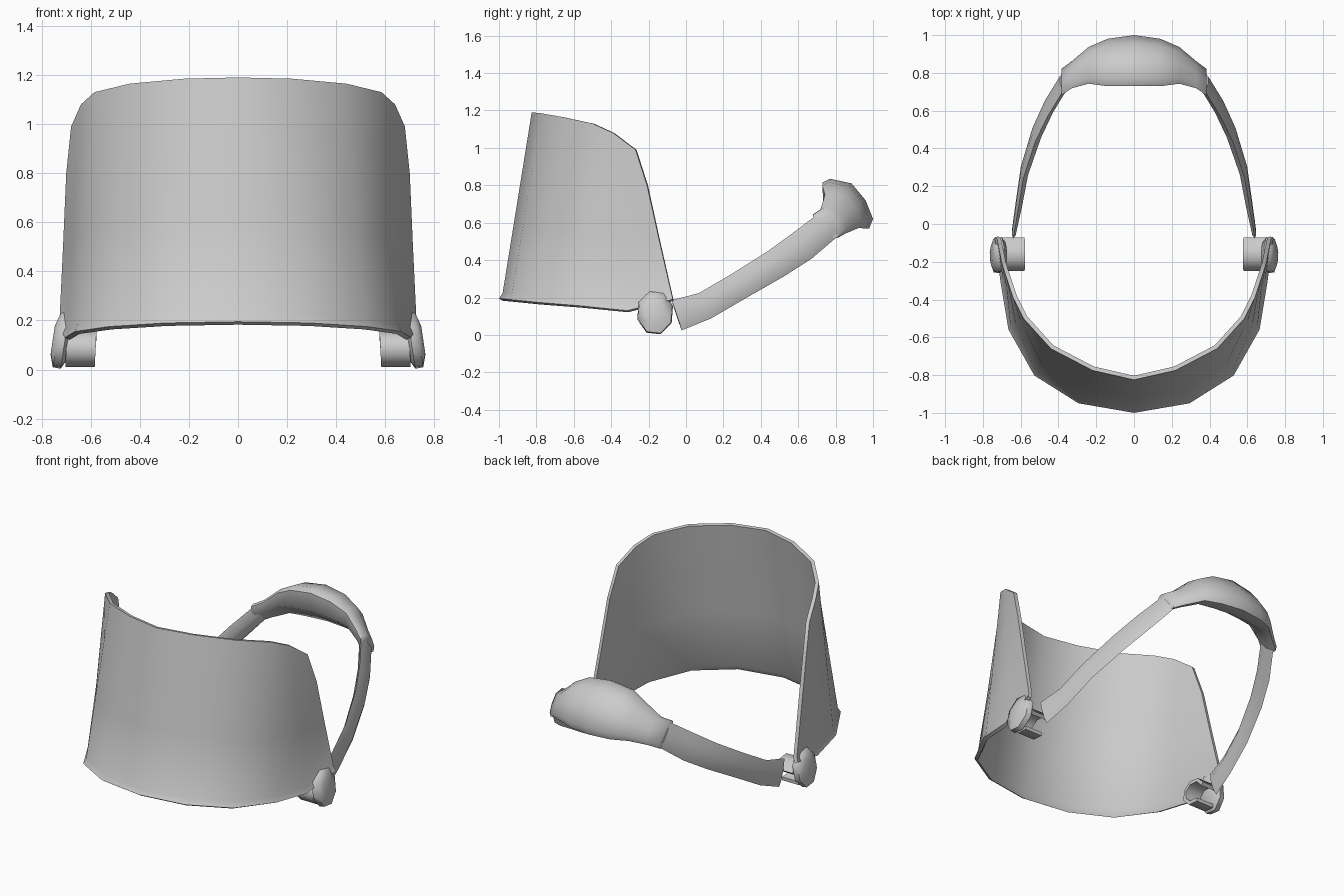
import bpy, bmesh
from math import cos, sin, pi, radians
from mathutils import Vector

cube = bpy.data.objects.get("Cube")
if cube:
    bpy.data.objects.remove(cube, do_unlink=True)

grey = bpy.data.materials.new("plain grey")
grey.use_nodes = True
grey.diffuse_color = (0.6, 0.6, 0.6, 1)
grey.node_tree.nodes["Principled BSDF"].inputs["Base Color"].default_value = (0.6, 0.6, 0.6, 1)


def loft(name, rings, closed=True, mirror=False, thickness=0, angle=50):
    """Skin a list of point rings; closed rings get end caps."""
    bm = bmesh.new()
    rows = [[bm.verts.new(p) for p in ring] for ring in rings]
    n = len(rows[0])
    for a, b in zip(rows, rows[1:]):
        for i in range(n if closed else n - 1):
            k = (i + 1) % n
            bm.faces.new((a[i], a[k], b[k], b[i]))
    if closed:
        bm.faces.new(rows[0])
        bm.faces.new(rows[-1])
        bmesh.ops.recalc_face_normals(bm, faces=bm.faces)
    mesh = bpy.data.meshes.new(name)
    bm.to_mesh(mesh)
    bm.free()
    mesh.materials.append(grey)
    obj = bpy.data.objects.new(name, mesh)
    bpy.context.collection.objects.link(obj)
    if mirror:
        obj.modifiers.new("both_sides", 'MIRROR').use_clip = True
    if thickness:
        mod = obj.modifiers.new("thickness", 'SOLIDIFY')
        mod.thickness = thickness
        mod.offset = -1
    bpy.ops.object.select_all(action='DESELECT')
    obj.select_set(True)
    bpy.context.view_layer.objects.active = obj
    # Apply modifiers first so that the rim edges count for the sharp angle
    for mod in list(obj.modifiers):
        bpy.ops.object.modifier_apply(modifier=mod.name)
    bpy.ops.object.shade_smooth_by_angle(angle=radians(angle))
    return obj


# Visor: curved tapering sheet between a bottom and a top outline, with a small lip
bottom = [(0, -.985, .195), (.29, -.935, .19), (.52, -.79, .175),
          (.655, -.55, .155), (.695, -.31, .13), (.728, -.07, .19)]
top = [(0, -.825, 1.19), (.22, -.775, 1.185), (.44, -.66, 1.165),
       (.585, -.5, 1.13), (.64, -.39, 1.08), (.68, -.27, .99)]
rows = []
for t, bulge, lip in ((0, 0, 1.015), (.03, 0, 1), (.4, .006, 1), (.76, .014, 1), (1, 0, 1)):
    row = []
    for i, (b, c) in enumerate(zip(bottom, top)):
        p = Vector(b).lerp(Vector(c), t)
        edge = max(0, i - 3) / 2
        row.append((p.x * lip + bulge * edge * .6, p.y * lip + bulge * edge, p.z))
    rows.append(row)
loft("visor", rows, closed=False, mirror=True, thickness=.022)


# Hinges: rounded outer knob and a hollow, notched inner stub, tilted slightly
def ring(x, y, z, ry, rz, tilt, count=8):
    points = []
    for i in range(count):
        a = pi * i / 4 + .3
        points.append((x - tilt * rz * sin(a), y + ry * cos(a), z + rz * sin(a)))
    return points


loft("hinge_knob", [ring(x, -.165, .12, .1 * s, .122 * s, .15)
                    for x, s in ((.685, .7), (.705, 1), (.738, .95), (.755, .5))],
     mirror=True, angle=60)
loft("hinge_stub", [ring(x, -.16, .085, .092, .078, .05, 7) for x in (.58, .7)],
     closed=False, mirror=True, thickness=.022, angle=60)

# Side straps: flat band swept from the hinge up to the rear pad
path = [Vector(p) for p in ((.637, -.05, .105), (.61, .1, .155), (.58, .28, .26),
                            (.515, .48, .38), (.45, .62, .475), (.37, .75, .58))]
half_widths = (.085, .075, .075, .08, .085, .08)
half_depths = (.01, .016, .02, .024, .024, .024)
rings = []
for i, p in enumerate(path):
    along = (path[min(i + 1, len(path) - 1)] - path[max(i - 1, 0)]).normalized()
    wide = Vector((0, -along.z, along.y)).normalized()
    thin = along.cross(wide).normalized()
    w, d = half_widths[i], half_depths[i]
    rings.append([p + wide * w * a + thin * d * b for a, b in
                  ((1, .3), (.3, 1), (-.5, 1), (-1, .2), (-.5, -1), (.4, -1))])
loft("side_strap", rings, mirror=True)

# Rear pad: rounded cushion tapering towards both ends
profile = [(-.135, .115), (-.095, .135), (.02, .11), (.095, .02), (.135, -.08),
           (.115, -.13), (.03, -.125), (-.06, -.06), (-.13, 0)]
half = [(.385, .75, .585, .52), (.33, .79, .61, .53), (.24, .84, .665, .72),
        (.14, .855, .69, .93)]
stations = [(-x, y, z, s) for x, y, z, s in half] + [(0, .865, .7, 1)] + half[::-1]
loft("rear_pad", [[(x, y + a * s, z + b * s) for a, b in profile]
                  for x, y, z, s in stations], angle=60)
